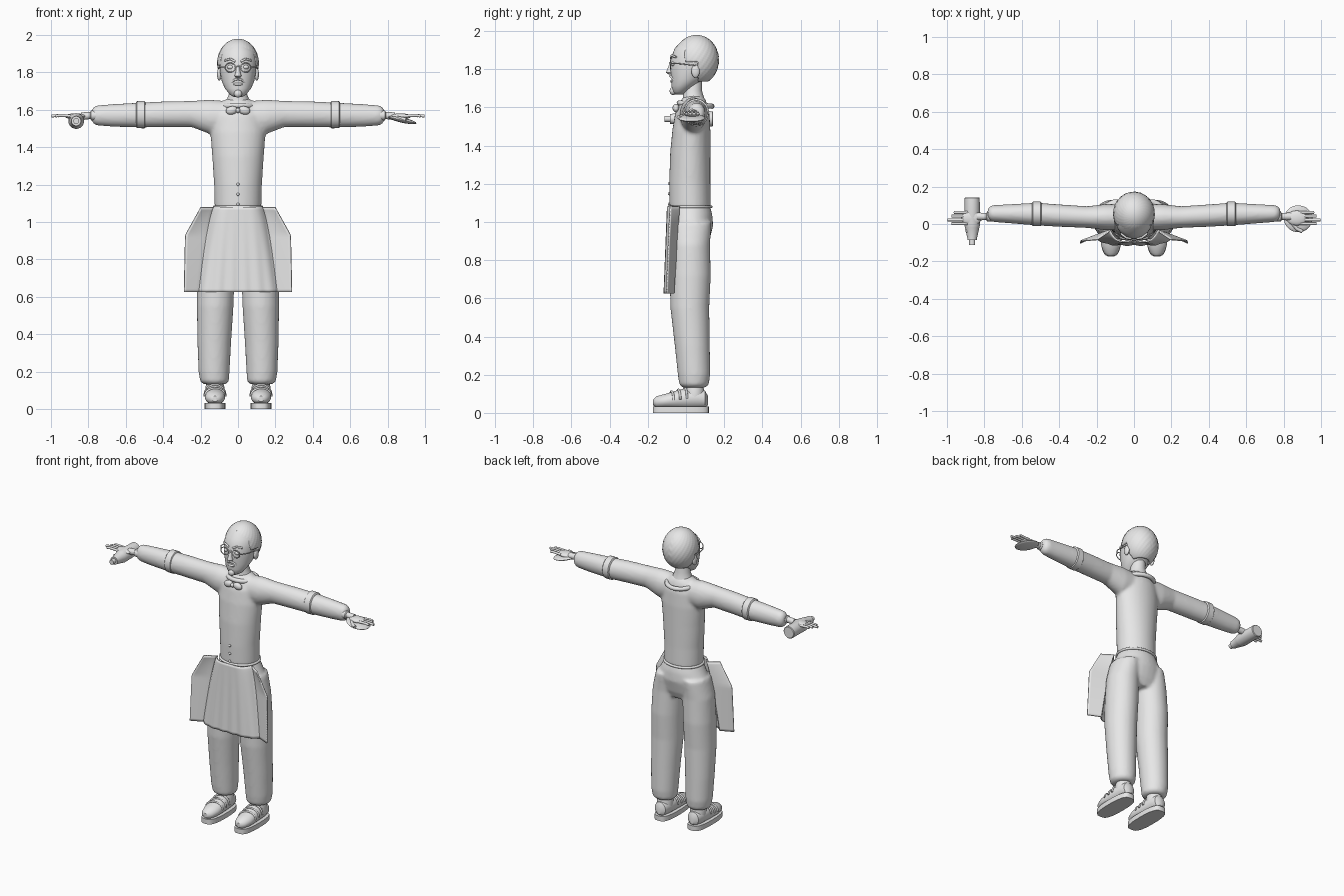
import bpy, bmesh
from math import sin, cos, pi, tau
from mathutils import Matrix, Vector

cube = bpy.data.objects.get("Cube")
if cube:
    bpy.data.objects.remove(cube)

grey = bpy.data.materials.new("light_grey")
grey.use_nodes = True
grey.diffuse_color = (0.8, 0.8, 0.8, 1)
grey.node_tree.nodes["Principled BSDF"].inputs["Base Color"].default_value = (0.8, 0.8, 0.8, 1)
parts = []
SIDES = (("left", 1), ("right", -1))


def finish(name, bm):
    bmesh.ops.recalc_face_normals(bm, faces=bm.faces)
    mesh = bpy.data.meshes.new(name)
    bm.to_mesh(mesh)
    bm.free()
    mesh.materials.append(grey)
    obj = bpy.data.objects.new(name, mesh)
    bpy.context.collection.objects.link(obj)
    parts.append(obj)
    return obj


def loft(bm, axis, sections, segments=28):
    """Closed tube through ellipses: (position, centre a, centre b, radius a, radius b)."""
    rings = []
    for pos, ca, cb, ra, rb in sections:
        ring = []
        for i in range(segments):
            a = ca + ra * cos(tau * i / segments)
            b = cb + rb * sin(tau * i / segments)
            co = {"x": (pos, a, b), "y": (a, pos, b), "z": (a, b, pos)}[axis]
            ring.append(bm.verts.new(co))
        rings.append(ring)
    for low, high in zip(rings, rings[1:]):
        for i in range(segments):
            j = (i + 1) % segments
            bm.faces.new((low[i], low[j], high[j], high[i]))
    bm.faces.new(rings[0])
    bm.faces.new(rings[-1])


def loft_part(name, axis, sections, segments=28):
    bm = bmesh.new()
    loft(bm, axis, sections, segments)
    return finish(name, bm)


def ball(name, centre, radii, tilt=0.0):
    bm = bmesh.new()
    bmesh.ops.create_uvsphere(bm, u_segments=20, v_segments=12, radius=1)
    bm.transform(Matrix.Translation(centre) @ Matrix.Rotation(tilt, 4, "Y")
                 @ Matrix.Diagonal((*radii, 1)))
    return finish(name, bm)


def tube(name, points, radius, closed=False):
    """Round tube along a path, made from a bevelled curve."""
    curve = bpy.data.curves.new(name, "CURVE")
    curve.dimensions = "3D"
    curve.bevel_depth = radius
    curve.bevel_resolution = 3
    curve.use_fill_caps = True
    spline = curve.splines.new("POLY")
    spline.points.add(len(points) - 1)
    for point, co in zip(spline.points, points):
        point.co = (*co, 1)
    spline.use_cyclic_u = closed
    spline.use_smooth = True
    curve.materials.append(grey)
    obj = bpy.data.objects.new(name, curve)
    bpy.context.collection.objects.link(obj)
    return obj


def ellipse(centre, ra, rb, plane, count=28):
    c = Vector(centre)
    u, v = {"xy": ((1, 0, 0), (0, 1, 0)), "xz": ((1, 0, 0), (0, 0, 1)),
            "yz": ((0, 1, 0), (0, 0, 1))}[plane]
    return [c + Vector(u) * ra * cos(tau * i / count) + Vector(v) * rb * sin(tau * i / count)
            for i in range(count)]


def blend(obj):
    """Fuse overlapping volumes into one soft skin."""
    remesh = obj.modifiers.new("fuse", "REMESH")
    remesh.mode = "VOXEL"
    remesh.voxel_size = 0.01
    remesh.use_smooth_shade = True
    soften = obj.modifiers.new("soften", "SMOOTH")
    soften.factor = 0.5
    soften.iterations = 6


# Jacket: torso with both sleeves
bm = bmesh.new()
loft(bm, "z", [(1.07, 0, .022, .125, .108), (1.2, 0, .02, .128, .108), (1.35, 0, .022, .138, .106),
               (1.48, 0, .028, .148, .1), (1.57, 0, .033, .14, .09), (1.63, 0, .038, .1, .07),
               (1.66, 0, .04, .06, .05)])
for label, s in SIDES:
    loft(bm, "x", [(s * x, y, z, ry, rz) for x, y, z, ry, rz in (
        (.03, .035, 1.56, .07, .085), (.15, .037, 1.562, .07, .092), (.25, .037, 1.578, .058, .07),
        (.4, .045, 1.576, .06, .069), (.52, .053, 1.572, .061, .067), (.68, .055, 1.57, .05, .06),
        (.755, .056, 1.57, .045, .054), (.775, .056, 1.57, .036, .044), (.783, .056, 1.57, .02, .025))])
blend(finish("jacket", bm))

# Trousers: hips with both legs
bm = bmesh.new()
loft(bm, "z", [(1.085, 0, .022, .122, .104), (1.04, 0, .024, .145, .114), (.98, 0, .026, .178, .116),
               (.9, 0, .022, .195, .1), (.85, 0, .02, .19, .08)])
for label, s in SIDES:
    loft(bm, "z", [(z, s * x, y, rx, ry) for z, x, y, rx, ry in (
        (1.0, .095, .026, .08, .108), (.88, .11, .022, .098, .104), (.72, .118, .022, .1, .108),
        (.55, .122, .02, .098, .102), (.35, .127, .033, .09, .092), (.2, .128, .042, .083, .085),
        (.15, .126, .042, .077, .078), (.132, .125, .042, .06, .062))])
blend(finish("trousers", bm))

# Waistband, collar, bow tie and buttons
tube("waistband", ellipse((0, .022, 1.08), .127, .109, "xy", 40), .008, True)
tube("collar", [(p.x, p.y, p.z - .1 * (p.y - .05)) for p in ellipse((0, .05, 1.615), .09, .085, "xy")],
     .014, True)
for label, s in SIDES:
    ball(label + "_bow", (s * .034, -.052, 1.597), (.032, .018, .022), s * .2)
ball("bow_knot", (0, -.056, 1.597), (.013, .016, .014))
for i in range(3):
    ball("button", (0, -.088, 1.095 + i * .053), (.008, .007, .008))

# Neck and head
loft_part("neck", "z", [(1.6, 0, .045, .085, .07), (1.64, 0, .04, .066, .058), (1.69, 0, .035, .046, .048),
                        (1.78, 0, .035, .045, .05)])
loft_part("head", "z", [(1.668, 0, -.035, .022, .022), (1.682, 0, -.03, .045, .04),
                        (1.715, 0, -.012, .07, .064), (1.75, 0, .01, .086, .086),
                        (1.8, 0, .022, .096, .105), (1.86, 0, .034, .101, .112),
                        (1.91, 0, .045, .094, .104), (1.95, 0, .05, .06, .07)], 36)

# Hair: ridged cap trimmed away from the face
bm = bmesh.new()
bmesh.ops.create_uvsphere(bm, u_segments=96, v_segments=40, radius=1)
for n, v in enumerate(bm.verts):
    v.co.xy *= 1 + .012 * sin(n * pi / 2)
bm.transform(Matrix.Translation((0, .055, 1.848)) @ Matrix.Diagonal((.111, .117, .132, 1)))


def on_face(co):
    if co.y < -.01:
        return co.z < 1.9
    if co.y < .06:
        return co.z < 1.83
    return co.z < 1.735


bmesh.ops.delete(bm, geom=[v for v in bm.verts if on_face(v.co)], context="VERTS")
shell = finish("hair", bm).modifiers.new("thickness", "SOLIDIFY")
shell.thickness = .016
shell.offset = -1

# Face: ears, eyes, spectacles, brows, moustache
for label, s in SIDES:
    ball(label + "_ear", (s * .1, .05, 1.79), (.012, .022, .034))
    ball(label + "_eye", (s * .04, -.066, 1.828), (.018, .013, .012))
    tube(label + "_lens_rim", ellipse((s * .042, -.082, 1.826), .028, .024, "xz", 24), .003, True)
    tube(label + "_temple_arm", [(s * .07, -.081, 1.83), (s * .1, -.04, 1.83), (s * .106, .05, 1.82)], .003)
    tube(label + "_brow", [(s * .015, -.078, 1.858), (s * .04, -.075, 1.872), (s * .07, -.052, 1.864)], .006)
    tube(label + "_moustache", [(0, -.083, 1.765), (s * .02, -.077, 1.76), (s * .036, -.062, 1.745)], .006)
tube("spectacle_bridge", [(-.015, -.083, 1.83), (0, -.087, 1.834), (.015, -.083, 1.83)], .003)
loft_part("nose", "z", [(1.772, 0, -.078, .012, .012), (1.782, 0, -.082, .019, .023),
                        (1.8, 0, -.08, .013, .018), (1.84, 0, -.072, .008, .01)], 16)
ball("lips", (0, -.072, 1.737), (.025, .011, .008))
ball("goatee", (0, -.068, 1.686), (.021, .018, .021))

# Armbands, wrists, hands
for label, s in SIDES:
    loft_part(label + "_armband", "x", [(s * x, .054, 1.574, ry, rz) for x, ry, rz in (
        (.495, .06, .066), (.5, .066, .073), (.54, .066, .072), (.545, .06, .066))])
    loft_part(label + "_wrist", "x", [(s * x, .04, z, r, r) for x, z, r in (
        (.76, 1.57, .026), (.785, 1.57, .026), (.79, 1.57, .019), (.84, 1.565, .021))], 16)
    ball(label + "_palm", (s * .87, .032, 1.565), (.055, .04, .016))
    for i in range(4):
        y = .002 + i * .02
        tip = .992 - .014 * abs(i - 1) if i != 1 else 1.0
        tube(label + "_finger", [(s * .89, y, 1.567), (s * .95, y, 1.57), (s * (tip - .002), y, 1.567)], .008)
    tube(label + "_thumb", [(s * .84, .01, 1.56), (s * .87, -.025, 1.553), (s * .9, -.04, 1.548)], .01)

# Held items: a bottle and a tilted dish
loft_part("bottle", "y", [(y, -.865, 1.54, r, r) for y, r in (
    (.142, .036), (.138, .04), (-.005, .042), (-.02, .038), (-.075, .026), (-.085, .026),
    (-.085, .016), (-.112, .016))], 24)
ball("dish", (.878, .028, 1.545), (.078, .072, .014), .22)

# Apron: curved front panel with a flared wing on each side
bm = bmesh.new()
ROWS, COLS = 28, 56
grid = []
for r in range(ROWS + 1):
    t = r / ROWS
    z = 1.08 - .455 * t
    panel = .125 + .08 * t ** .7
    outer = .2 + .08 * min(t / .33, 1) + .01 * t
    front, fold, edge = -.092 - .012 * t, -.03 - .03 * t, -.08 - .018 * t
    row = []
    for c in range(COLS + 1):
        u = 2 * c / COLS - 1
        a, s = abs(u), (1 if u > 0 else -1)
        if a <= .7:
            k = a / .7
            x, y = panel * k, front + (fold - front) * k ** 5
            y -= .006 * t * sin(k * 9) ** 2
        else:
            k = (a - .7) / .3
            x, y = panel + (outer - panel) * k, fold + (edge - fold) * k
        row.append(bm.verts.new((s * x, y, z)))
    grid.append(row)
for up, down in zip(grid, grid[1:]):
    for c in range(COLS):
        bm.faces.new((up[c], down[c], down[c + 1], up[c + 1]))
finish("apron", bm).modifiers.new("thickness", "SOLIDIFY").thickness = .008

# Shoes: flat sole, rounded upper, ankle and straps
for label, s in SIDES:
    cx = s * .123
    outline = [(cx + .057 * (abs(cos(a)) ** .6) * (1 if cos(a) > 0 else -1),
                -.027 + .147 * (abs(sin(a)) ** .8) * (1 if sin(a) > 0 else -1))
               for a in (tau * i / 36 for i in range(36))]
    bm = bmesh.new()
    base = bm.faces.new([bm.verts.new((x, y, 0)) for x, y in outline])
    top = bmesh.ops.extrude_face_region(bm, geom=[base])
    bmesh.ops.translate(bm, vec=(0, 0, .033),
                        verts=[g for g in top["geom"] if isinstance(g, bmesh.types.BMVert)])
    finish(label + "_sole", bm)
    loft_part(label + "_shoe", "y", [(y, cx, z, rx, rz) for y, z, rx, rz in (
        (-.172, .055, .015, .015), (-.155, .057, .038, .03), (-.11, .062, .054, .037),
        (-.06, .068, .055, .046), (0, .075, .052, .055), (.06, .077, .05, .054),
        (.1, .072, .04, .045), (.114, .065, .018, .025))])
    loft_part(label + "_ankle", "z", [(z, cx, .045, r, r) for z, r in (
        (.08, .05), (.12, .05), (.135, .046), (.17, .045))])
    for y, z, h in ((-.075, .067, .045), (-.04, .071, .05), (-.005, .075, .056)):
        arch = [(cx + .055 * cos(a), y + .01 * cos(a), z + h * sin(a)) for a in (pi * i / 14 for i in range(15))]
        tube(label + "_strap", arch, .006)

# Smooth shading with sharp edges kept
bpy.ops.object.select_all(action="DESELECT")
for obj in parts:
    obj.select_set(True)
bpy.context.view_layer.objects.active = parts[0]
bpy.ops.object.shade_smooth_by_angle(angle=0.7)
